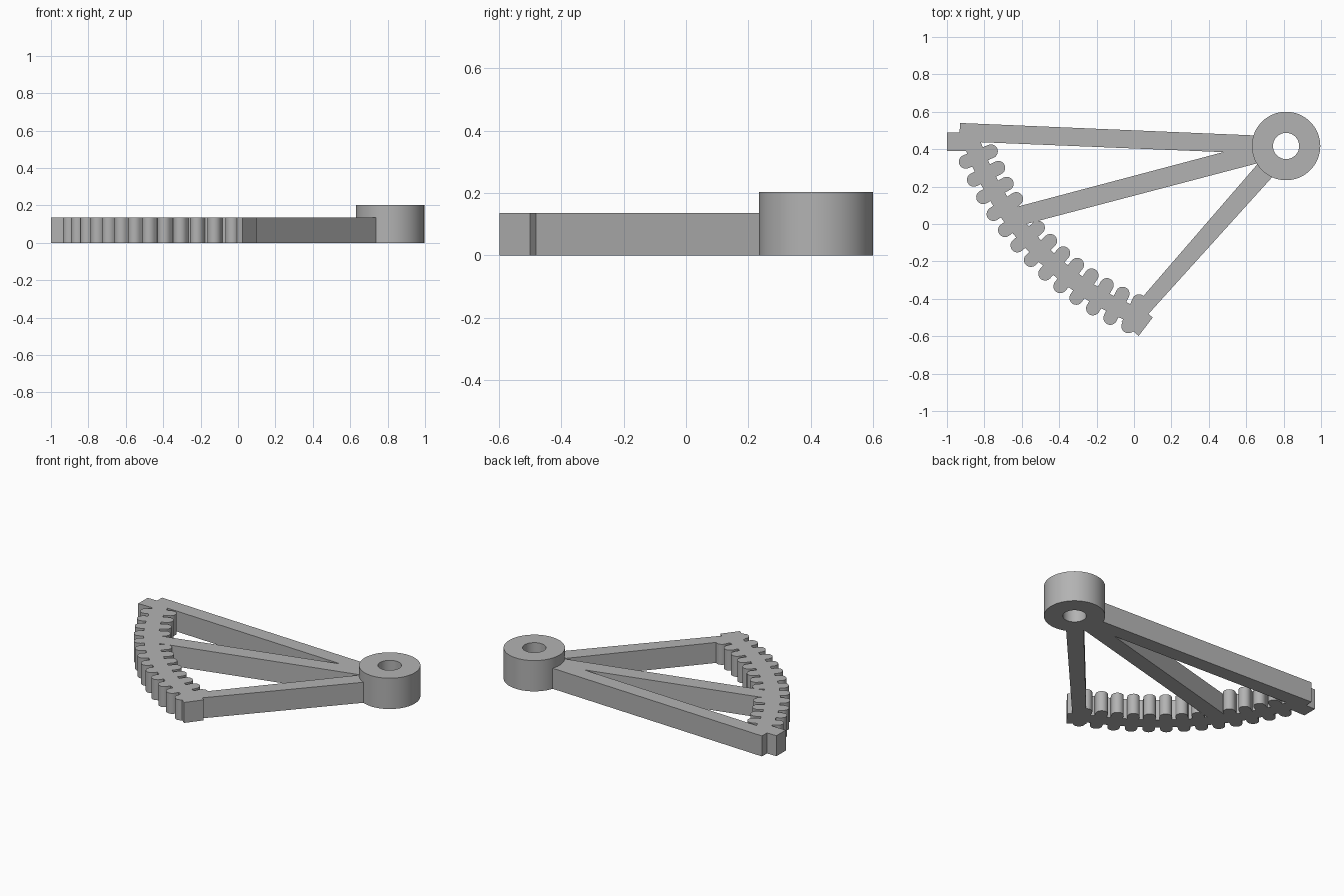
import bpy, bmesh
from math import sin, cos, pi, radians
from mathutils import Vector

cube = bpy.data.objects.get("Cube")
if cube:
    bpy.data.objects.remove(cube, do_unlink=True)

ARM_H, HUB_H = 0.135, 0.203
HUB = Vector((0.813, 0.417))
RACK = Vector((0.61, 0.955))      # centre of the toothed arc

grey = bpy.data.materials.new("plain grey")
grey.use_nodes = True
grey.diffuse_color = (0.45, 0.45, 0.45, 1)
grey.node_tree.nodes["Principled BSDF"].inputs["Base Color"].default_value = (0.45, 0.45, 0.45, 1)


def finish(name, bm, smooth=False):
    bmesh.ops.recalc_face_normals(bm, faces=bm.faces)
    mesh = bpy.data.meshes.new(name)
    bm.to_mesh(mesh)
    bm.free()
    mesh.materials.append(grey)
    obj = bpy.data.objects.new(name, mesh)
    bpy.context.collection.objects.link(obj)
    if smooth:
        bpy.ops.object.select_all(action='DESELECT')
        obj.select_set(True)
        bpy.context.view_layer.objects.active = obj
        bpy.ops.object.shade_smooth_by_angle(angle=radians(35))
    return obj


def prism(bm, points, height=ARM_H):
    """Extrude a flat outline up from the ground."""
    face = bm.faces.new([bm.verts.new((p[0], p[1], 0)) for p in points])
    top = bmesh.ops.extrude_face_region(bm, geom=[face])["geom"]
    bmesh.ops.translate(bm, vec=(0, 0, height),
                        verts=[v for v in top if isinstance(v, bmesh.types.BMVert)])


def polar(centre, radius, angle):
    return centre + radius * Vector((cos(angle), sin(angle)))


# Arms and the squared ends of the arc
outlines = {
    "back_arm": [(-0.935, 0.442), (0.68, 0.376), (0.68, 0.472), (-0.93, 0.54)],
    "middle_arm": [(-0.66, -0.022), (0.68, 0.33), (0.68, 0.438), (-0.66, 0.083)],
    "front_arm": [(0.07, -0.489), (0.76, 0.274), (0.70, 0.366), (0.0, -0.443)],
    "back_end_block": [(-1.0, 0.39), (-0.86, 0.39), (-0.86, 0.488), (-1.0, 0.488)],
    "front_end_block": [(0.025, -0.598), (0.10, -0.50), (0.008, -0.425), (-0.067, -0.523)],
}
for name, points in outlines.items():
    bm = bmesh.new()
    prism(bm, points)
    finish(name, bm)

# Curved band that carries the teeth
bm = bmesh.new()
angles = [radians(198.5 + 50.5 * i / 36) for i in range(37)]
prism(bm, [polar(RACK, 1.61, a) for a in angles]
      + [polar(RACK, 1.52, a) for a in reversed(angles)])
finish("arc_band", bm, smooth=True)

# Round-ended teeth crossing the band on both sides
bm = bmesh.new()
TOOTH_R = 0.037
for i in range(13):
    a = radians(202.4 + 44.5 * i / 12)
    outline = []
    for radius, start in ((1.67 - TOOTH_R, -pi / 2), (1.45 + TOOTH_R, pi / 2)):
        centre = polar(RACK, radius, a)
        outline += [polar(centre, TOOTH_R, a + start + pi * k / 10) for k in range(11)]
    prism(bm, outline)
finish("teeth", bm, smooth=True)

# Pivot hub: a tube made by spinning its wall section
bm = bmesh.new()
SIDES = 64
rings = []
for i in range(SIDES):
    a = 2 * pi * i / SIDES
    rings.append([bm.verts.new((*polar(HUB, r, a), z))
                  for r, z in ((0.07, 0), (0.183, 0), (0.183, HUB_H), (0.07, HUB_H))])
for i in range(SIDES):
    this, following = rings[i - 1], rings[i]
    for k in range(4):
        bm.faces.new((this[k - 1], this[k], following[k], following[k - 1]))
finish("pivot_hub", bm, smooth=True)
